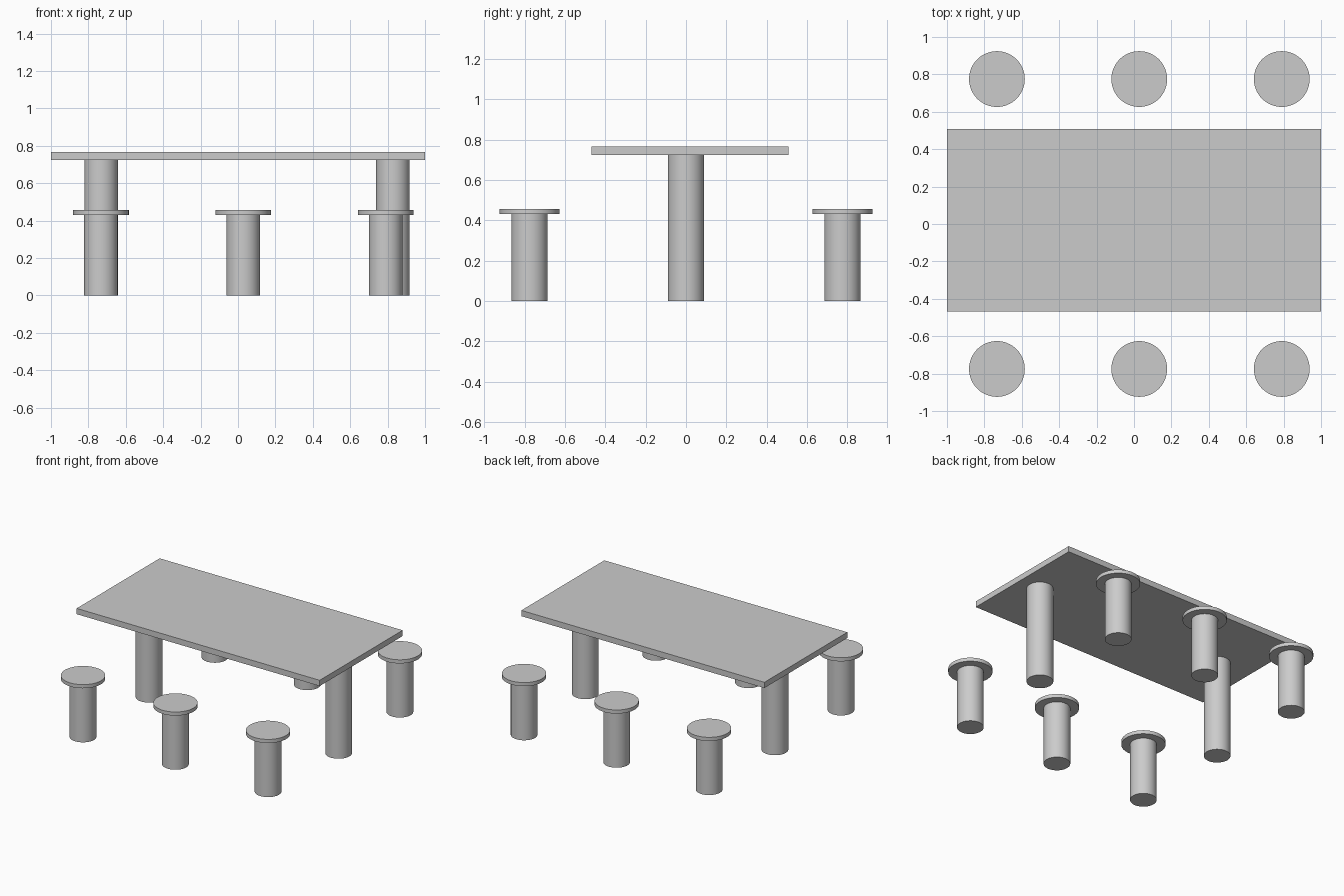
import bpy

if "Cube" in bpy.data.objects:
    bpy.data.objects.remove(bpy.data.objects["Cube"])


def box(name, lo, hi):
    centre = [(a + b) / 2 for a, b in zip(lo, hi)]
    bpy.ops.mesh.primitive_cube_add(size=1, location=centre)
    ob = bpy.context.object
    ob.name = name
    ob.scale = [b - a for a, b in zip(lo, hi)]
    bpy.ops.object.transform_apply(location=False, rotation=False, scale=True)


def cylinder(name, x, y, radius, z0, z1):
    bpy.ops.mesh.primitive_cylinder_add(
        vertices=64, radius=radius, depth=z1 - z0, location=(x, y, (z0 + z1) / 2))
    bpy.context.object.name = name
    bpy.ops.object.shade_smooth_by_angle()


# Table: slab top on two round pillars
box("table_top", (-1, -0.468, 0.723), (1, 0.507, 0.766))
for side, x in (("left", -0.732), ("right", 0.828)):
    cylinder(f"table_leg_{side}", x, 0, 0.09, 0, 0.723)

# Stools: three along each long side
for row, y in (("front", -0.775), ("back", 0.775)):
    for place, x in (("left", -0.733), ("middle", 0.028), ("right", 0.79)):
        cylinder(f"stool_leg_{row}_{place}", x, y, 0.09, 0, 0.43)
        cylinder(f"stool_seat_{row}_{place}", x, y, 0.149, 0.43, 0.457)
